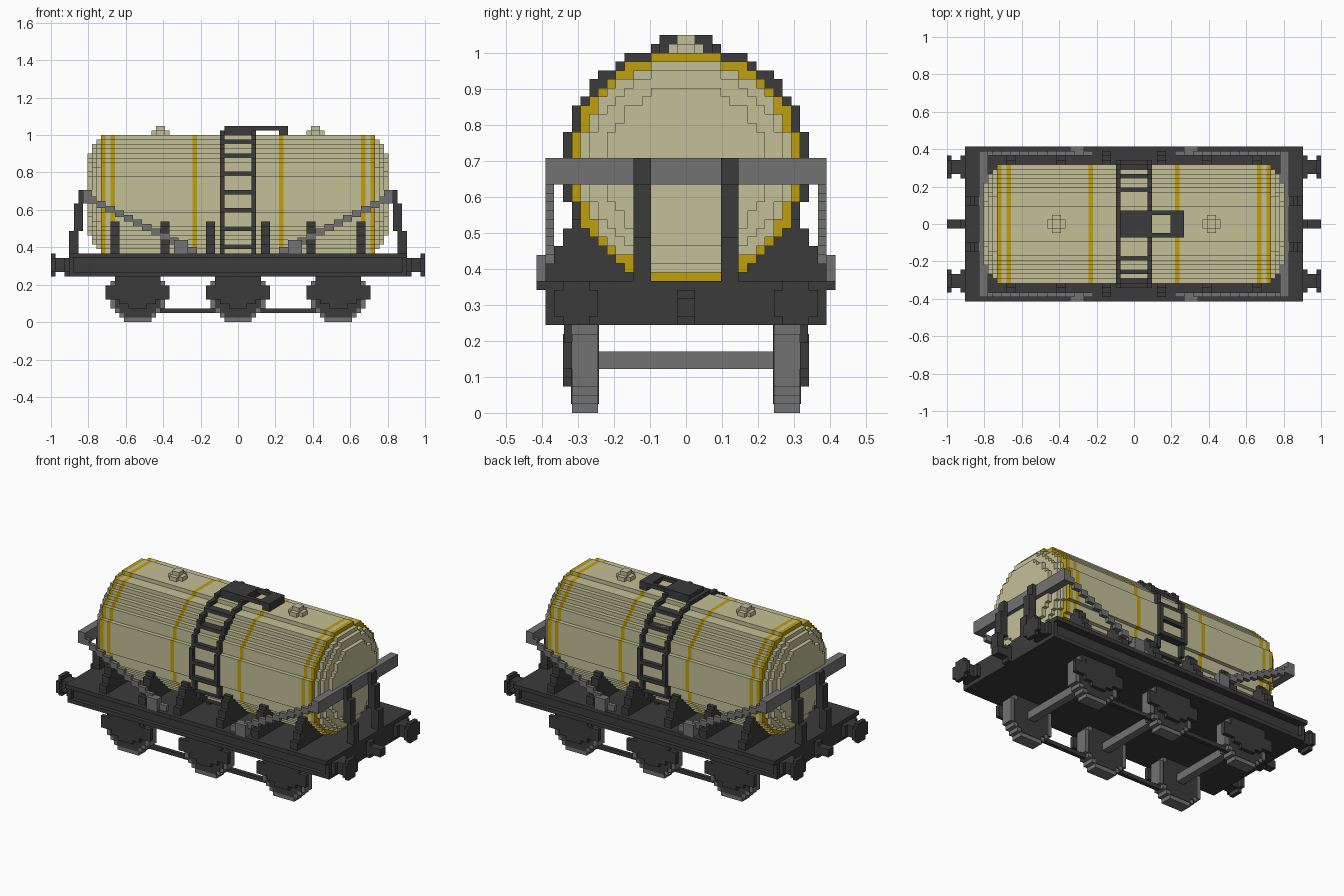
import bpy, bmesh, math

cube = bpy.data.objects.get("Cube")
if cube:
    bpy.data.objects.remove(cube, do_unlink=True)

U = 2 / 82          # one block
TANK_Z = 28         # tank axis height in blocks


def material(name, rgb):
    m = bpy.data.materials.new(name)
    m.use_nodes = True
    m.diffuse_color = (*rgb, 1)
    m.node_tree.nodes["Principled BSDF"].inputs["Base Color"].default_value = (*rgb, 1)
    return m


CREAM = material("cream", (0.55, 0.53, 0.31))
YELLOW = material("yellow", (0.53, 0.35, 0.004))
DARK = material("dark grey", (0.044, 0.044, 0.044))
GREY = material("mid grey", (0.17, 0.17, 0.17))


def finish(name, bm, mat):
    bmesh.ops.recalc_face_normals(bm, faces=bm.faces)
    me = bpy.data.meshes.new(name)
    bm.to_mesh(me)
    bm.free()
    me.materials.append(mat)
    ob = bpy.data.objects.new(name, me)
    bpy.context.collection.objects.link(ob)
    return ob


def blocks(name, mat, boxes, mx=False, my=False):
    """Boxes as (x0, x1, y0, y1, z0, z1) in blocks, optionally mirrored in x and y."""
    bm = bmesh.new()
    for x0, x1, y0, y1, z0, z1 in boxes:
        for sx in ((1, -1) if mx else (1,)):
            for sy in ((1, -1) if my else (1,)):
                vs = bmesh.ops.create_cube(bm, size=1)["verts"]
                for v in vs:
                    v.co.x = sx * (x0 if v.co.x < 0 else x1) * U
                    v.co.y = sy * (y0 if v.co.y < 0 else y1) * U
                    v.co.z = (z0 if v.co.z < 0 else z1) * U
    return finish(name, bm, mat)


def half_width(r, k, extra=0.25):
    k = k if k >= 0 else -k - 1
    return round(math.sqrt(max(0, (r + extra) ** 2 - (k + 0.5) ** 2)))


def stepped_disc(r, low=None, extra=0.25):
    """Stair-stepped circle outline as (across, up) points."""
    right = []
    for k in range(-r if low is None else low, r):
        w = half_width(r, k, extra)
        if right and right[-1][0] == w:
            right[-1] = (w, k + 1)
        else:
            right += [(w, k), (w, k + 1)]
    return right + [(-a, b) for a, b in reversed(right)]


def prism(name, mat, outline, spans, axis="x", cx=0, cz=TANK_Z):
    """Extrude an outline over each (start, end) span along x or y."""
    bm = bmesh.new()
    for s, e in spans:
        rings = []
        for t in (s, e):
            co = [(t, a, cz + b) if axis == "x" else (cx + a, t, cz + b) for a, b in outline]
            rings.append([bm.verts.new([c * U for c in p]) for p in co])
        n = len(outline)
        for i in range(n):
            j = (i + 1) % n
            bm.faces.new((rings[0][i], rings[0][j], rings[1][j], rings[1][i]))
        bm.faces.new(rings[0])
        bm.faces.new(rings[1])
    return finish(name, bm, mat)


# Tank barrel, yellow bands and stepped ends
shell = stepped_disc(13)
prism("tank_barrel", CREAM, shell, [(-27, -10), (-9, 9), (10, 27), (28, 29), (-29, -28)])
bands = [(9, 10), (27, 28), (29, 30)]
prism("tank_bands", YELLOW, shell, bands + [(-b, -a) for a, b in bands])
for i, r in enumerate((12, 11, 9)):
    prism(f"tank_end_step_{i + 1}", CREAM, stepped_disc(r), [(30 + i, 31 + i), (-31 - i, -30 - i)])

# Filler caps
blocks("filler_caps", CREAM, [(15, 19, -1, 1, 41, 42), (16, 18, -2, 2, 41, 42),
                              (16, 18, -1, 1, 42, 43)], mx=True)

# Ladder over the tank
prism("ladder_rails", DARK, stepped_disc(14, -13, 0.2), [(-4, -3), (3, 4)])
rungs = []
for z in (16, 20, 24, 28, 32, 36, 39):
    w = half_width(14, z - TANK_Z, 0.2)
    rungs.append((-3, 3, w - 2, w, z, z + 1))
blocks("ladder_rungs", DARK, rungs, my=True)

# Hatch platform with open frame
blocks("hatch_platform", DARK, [(-4, 4, -3, 3, 41, 42), (-3, 4, -3, 3, 42, 43),
                                (4, 8, 2, 3, 42, 43), (4, 8, -3, -2, 42, 43),
                                (8, 11, -3, 3, 42, 43), (9, 11, -3, 3, 41, 42)])

# Underframe with lipped sides
blocks("underframe", DARK, [(-36, 36, -15, 15, 10, 15)])
blocks("side_rails", DARK, [(-37, 37, 15, 17, 14, 15), (-37, 37, 15, 16, 10, 11)], my=True)
blocks("end_beams", DARK, [(36, 37, -16, 16, 10, 15)], mx=True)

# Buffers and couplings
blocks("buffers", DARK, [(37, 40, 11, 14, 11, 14), (37, 38, 10, 15, 11, 14),
                         (40, 41, 10, 15, 11, 14), (40, 41, 11, 14, 10, 15)], mx=True, my=True)
blocks("couplings", DARK, [(37, 41, -1, 1, 11, 13), (37, 38, -1, 1, 10, 14)], mx=True)

# Saddles holding the tank
saddles = []
for x in (6, 16, 27):
    saddles += [(x - 1, x + 1, 5, 16, 15, 17), (x - 1, x + 1, 7, 15, 17, 19),
                (x - 1, x + 1, 9, 14, 19, 21), (x - 1, x + 1, 11, 13, 21, 22)]
blocks("saddles", DARK, saddles, mx=True, my=True)

# End posts, cross beams and stepped stay rods
blocks("end_posts", DARK, [(35, 37, 4, 6, 15, 20), (34, 36, 4, 6, 20, 26),
                           (34, 35, 4, 6, 26, 29)], mx=True, my=True)
blocks("end_cross_beams", GREY, [(32, 34, -16, 16, 26, 29)], mx=True)
stays = [(31 - 2 * i, 33 - 2 * i, 15, 16, 26 - i, 27.5 - i) for i in range(12)]
blocks("stay_rods", GREY, stays, mx=True, my=True)
blocks("stay_brackets", GREY, [(11, 14, 15, 17, 15, 18)], mx=True, my=True)

# Wheelsets: grey rims, dark discs, axles and axle guards
for label, cx in (("left", 22), ("middle", 0), ("right", -22)):
    prism(f"{label}_wheel_rims", GREY, stepped_disc(6), [(-13, -10), (10, 13)], "y", cx, 6)
    prism(f"{label}_wheel_discs", DARK, stepped_disc(5), [(-13.1, -9.9), (9.9, 13.1)], "y", cx, 6)
    blocks(f"{label}_axle", GREY, [(cx - 1, cx + 1, -10, 10, 5, 7)])
    blocks(f"{label}_axle_guards", DARK, [
        (cx - 5, cx + 5, 13, 13.9, 8, 10), (cx - 7, cx - 4, 13, 14, 5, 8),
        (cx + 4, cx + 7, 13, 14, 5, 8), (cx - 4, cx + 4, 13, 14, 4, 9),
        (cx - 2, cx + 2, 13, 14, 3, 4)], my=True)

# Brake rods between the wheels
blocks("brake_rods", DARK, [(-18, 18, 11, 12, 2, 3)], my=True)
